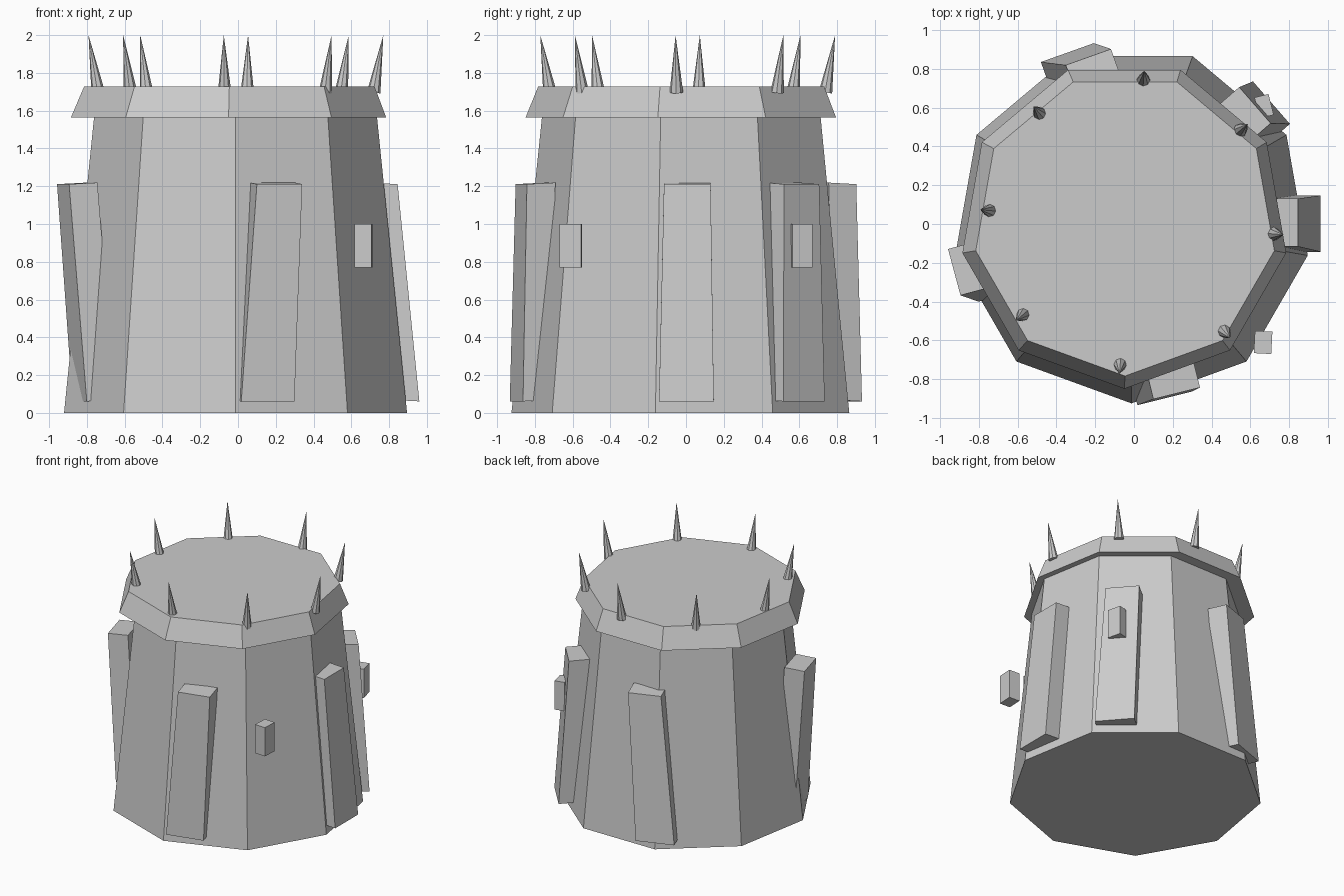
import bpy, bmesh
from math import sin, cos, pi, radians
from mathutils import Vector, Matrix

if "Cube" in bpy.data.objects:
    bpy.data.objects.remove(bpy.data.objects["Cube"])


def finish(name, bm):
    bmesh.ops.recalc_face_normals(bm, faces=bm.faces)
    me = bpy.data.meshes.new(name)
    bm.to_mesh(me)
    bm.free()
    ob = bpy.data.objects.new(name, me)
    bpy.context.collection.objects.link(ob)
    return ob


def frustum(name, sides, c0, r0, c1, r1):
    """Closed frustum with a corner facing the front."""
    bm = bmesh.new()
    rings = []
    for c, r in ((c0, r0), (c1, r1)):
        rings.append([bm.verts.new((c[0] + r * cos(a), c[1] + r * sin(a), c[2]))
                      for a in (-pi / 2 + 2 * pi * i / sides for i in range(sides))])
    lo, hi = rings
    for i in range(sides):
        j = (i + 1) % sides
        bm.faces.new((lo[i], lo[j], hi[j], hi[i]))
    bm.faces.new(lo)
    bm.faces.new(hi)
    return finish(name, bm)


def slab(name, angle, bottom, top, z0=0.065, z1=1.215):
    """Leaning buttress: centres of its outer bottom and top edges, facing angle."""
    a = radians(angle)
    n, t = Vector((cos(a), sin(a), 0)), Vector((-sin(a), cos(a), 0))
    bm = bmesh.new()
    rings = []
    for (x, y), z, w in ((bottom, z0, 0.29), (top, z1, 0.247)):
        c = Vector((x, y, z))
        rings.append([bm.verts.new(c + t * s * w / 2 - n * d + Vector((0, 0, dz)))
                      for s, d, dz in ((-1, 0, -.004), (1, 0, -.004), (1, .155, .004), (-1, .155, .004))])
    lo, hi = rings
    for i in range(4):
        j = (i + 1) % 4
        bm.faces.new((lo[i], lo[j], hi[j], hi[i]))
    bm.faces.new(lo)
    bm.faces.new(hi)
    return finish(name, bm)


def block(name, loc, size, angle):
    bm = bmesh.new()
    bmesh.ops.create_cube(bm, size=1, matrix=Matrix.Translation(loc)
                          @ Matrix.Rotation(radians(angle), 4, 'Z')
                          @ Matrix.Diagonal((*size, 1)))
    return finish(name, bm)


def spike(name, base, tip, radius):
    base, tip = Vector(base), Vector(tip)
    d = tip - base
    bm = bmesh.new()
    bmesh.ops.create_cone(bm, cap_ends=True, segments=8, radius1=radius, radius2=0, depth=d.length,
                          matrix=Matrix.Translation((base + tip) / 2)
                          @ d.to_track_quat('Z', 'Y').to_matrix().to_4x4())
    return finish(name, bm)


# Tower body and flared rim
frustum("tower_body", 9, (-.013, -.002, 0), .922, (-.013, -.002, 1.60), .757)
frustum("tower_rim", 9, (-.05, -.002, 1.565), .847, (-.046, -.002, 1.727), .781)

# Leaning buttress slabs
slabs = [(0, (.96, .002), (.845, .007)),
         (41, (.708, .625), (.623, .612)),
         (109.6, (-.343, .883), (-.235, .86)),
         (195, (-.838, -.26), (-.926, -.248)),
         (284, (.158, -.898), (.22, -.872))]
for i, (a, b, t) in enumerate(slabs):
    slab(f"buttress_{i + 1}", a, b, t)

# Window blocks
block("window_block_front", (.665, -.61, .885), (.09, .115, .23), -3)
block("window_block_back", (.67, .607, .885), (.075, .11, .23), 14)

# Ring of outward leaning spikes
for i in range(8):
    a = radians(85.3 + 45 * i)
    spike(f"spike_{i + 1}",
          (-.011 + .732 * cos(a), .009 + .732 * sin(a), 1.697),
          (-.011 + .783 * cos(a), .009 + .783 * sin(a), 2.0), .036)
